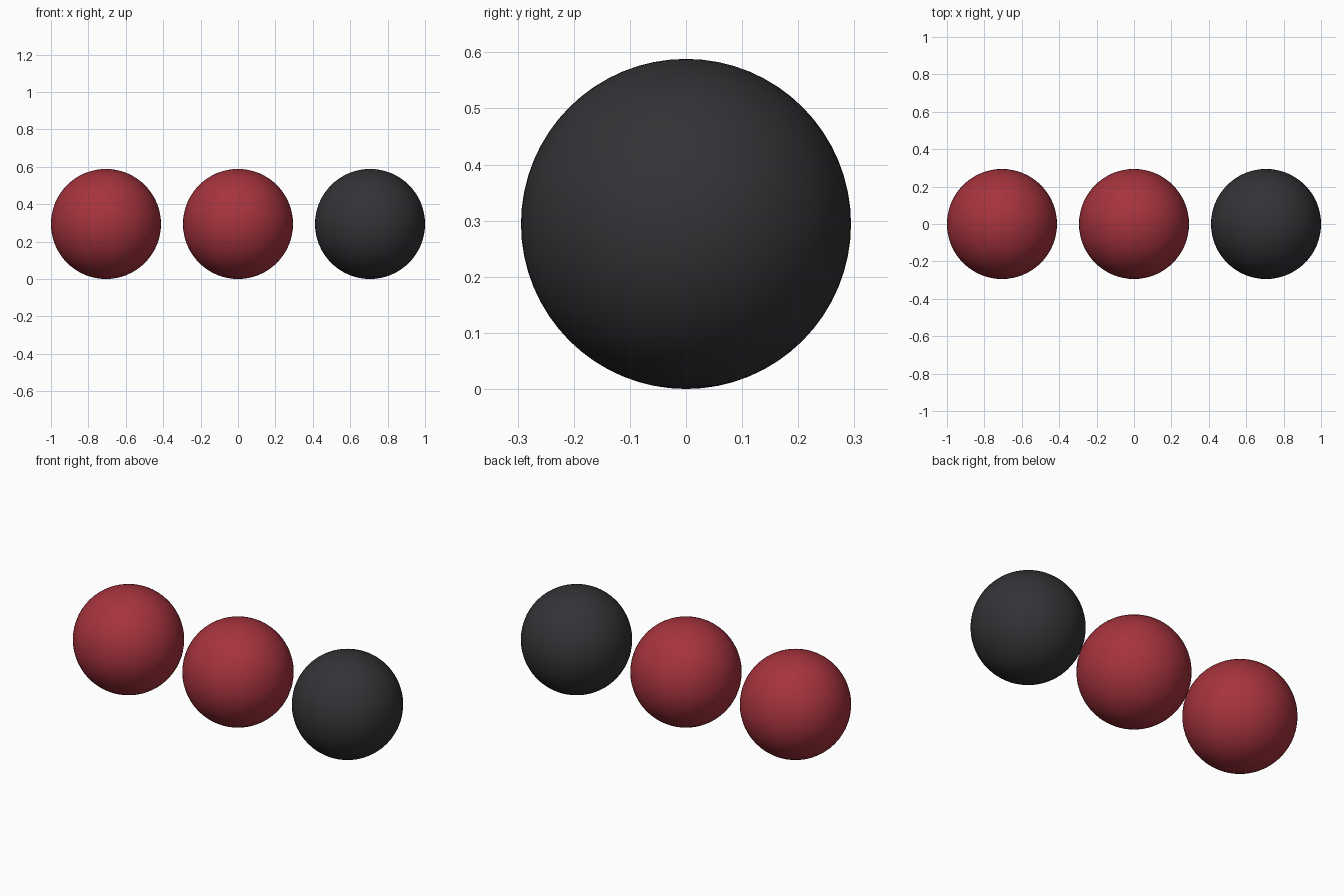
import bpy

if "Cube" in bpy.data.objects:
    bpy.data.objects.remove(bpy.data.objects["Cube"])

RADIUS = 2 / 6.8
SPACING = 2.4 * RADIUS


def make_material(name, color):
    mat = bpy.data.materials.new(name)
    mat.diffuse_color = color
    mat.use_nodes = True
    mat.node_tree.nodes["Principled BSDF"].inputs["Base Color"].default_value = mat.diffuse_color
    return mat


red = make_material("red", (0.38, 0.033, 0.047, 1))
black = make_material("black", (0.033, 0.033, 0.038, 1))


def add_ball(name, x, mat):
    bpy.ops.mesh.primitive_uv_sphere_add(
        segments=64, ring_count=32, radius=RADIUS, location=(x, 0, RADIUS))
    ball = bpy.context.object
    ball.name = name
    ball.data.materials.append(mat)
    bpy.ops.object.shade_smooth()


# Row of three balls resting on the ground
add_ball("left_red_ball", -SPACING, red)
add_ball("middle_red_ball", 0, red)
add_ball("right_black_ball", SPACING, black)
